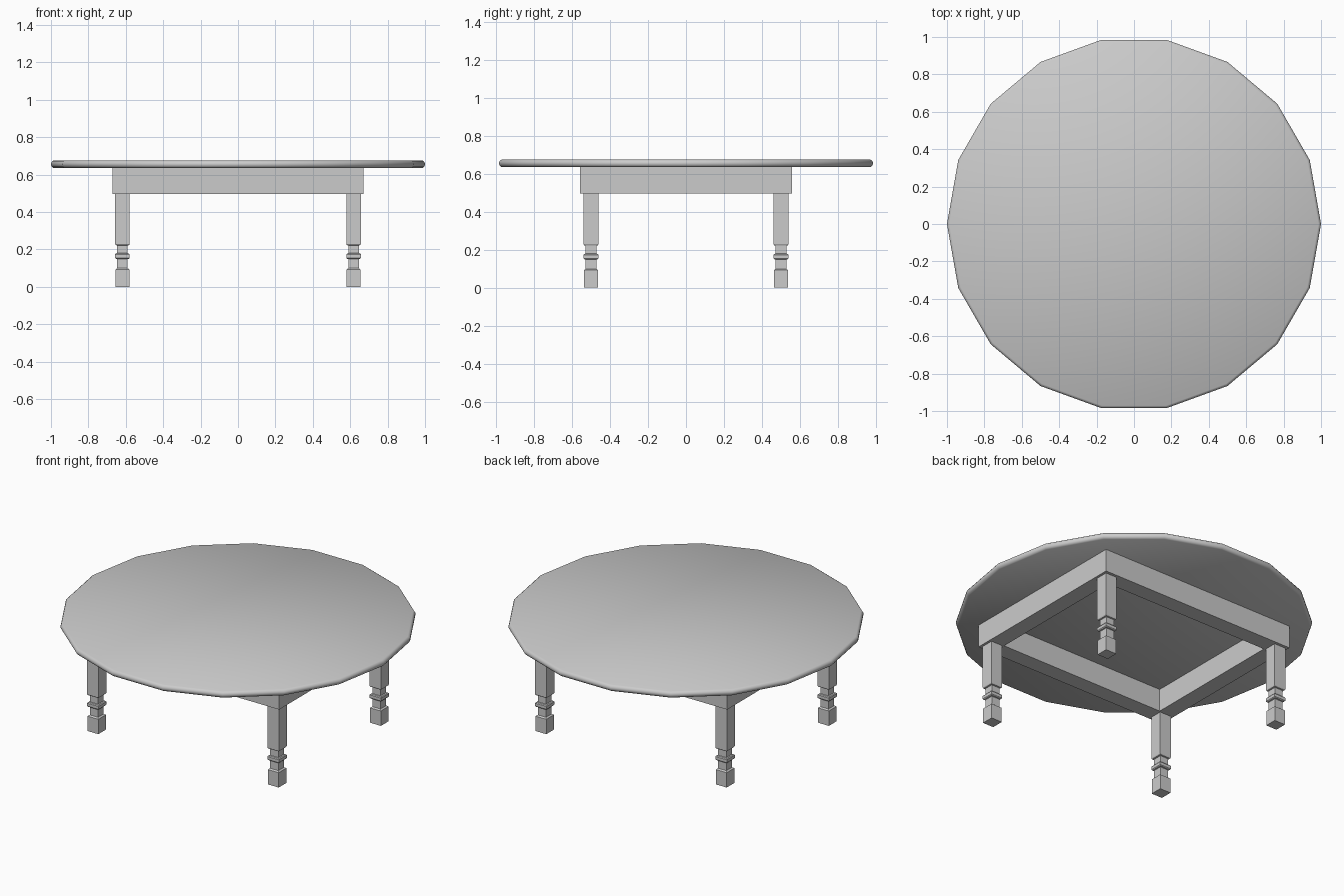
import bpy, bmesh
from math import cos, sin, pi, radians

if "Cube" in bpy.data.objects:
    bpy.data.objects.remove(bpy.data.objects["Cube"])


def loft(name, profile, sides, turn, loc=(0, 0, 0), smooth=False):
    """Stack regular polygon rings from (radius, z) pairs and cap both ends."""
    bm = bmesh.new()
    rings = []
    for r, z in profile:
        rings.append([bm.verts.new((r * cos(turn + 2 * pi * i / sides),
                                    r * sin(turn + 2 * pi * i / sides), z))
                      for i in range(sides)])
    for a, b in zip(rings, rings[1:]):
        for i in range(sides):
            j = (i + 1) % sides
            bm.faces.new((a[i], a[j], b[j], b[i]))
    bm.faces.new(rings[0][::-1])
    bm.faces.new(rings[-1])
    return finish(name, bm, loc, smooth)


def finish(name, bm, loc=(0, 0, 0), smooth=False):
    bmesh.ops.recalc_face_normals(bm, faces=bm.faces)
    mesh = bpy.data.meshes.new(name)
    bm.to_mesh(mesh)
    bm.free()
    ob = bpy.data.objects.new(name, mesh)
    ob.location = loc
    bpy.context.collection.objects.link(ob)
    if smooth:
        bpy.ops.object.select_all(action='DESELECT')
        ob.select_set(True)
        bpy.context.view_layer.objects.active = ob
        bpy.ops.object.shade_smooth_by_angle(angle=radians(45))
    return ob


# Eighteen-sided top with a rounded rim
rim = [(0.986, 0.635), (0.995, 0.641), (1.0, 0.650),
       (1.0, 0.660), (0.995, 0.669), (0.986, 0.675)]
loft("table_top", rim, 18, 0, smooth=True)

# Apron: one open rectangular frame
bm = bmesh.new()
signs = [(-1, -1), (1, -1), (1, 1), (-1, 1)]
loops = [[bm.verts.new((sx * x, sy * y, z)) for sx, sy in signs]
         for x, y, z in [(0.672, 0.557, 0.495), (0.672, 0.557, 0.636),
                         (0.57, 0.455, 0.636), (0.57, 0.455, 0.495)]]
for k in range(4):
    a, b = loops[k], loops[(k + 1) % 4]
    for i in range(4):
        j = (i + 1) % 4
        bm.faces.new((a[i], a[j], b[j], b[i]))
finish("apron", bm)

# Square legs: (half width, height) from foot to apron
leg = [(0.037, 0), (0.037, 0.092), (0.028, 0.099), (0.028, 0.148),
       (0.035, 0.150), (0.039, 0.155), (0.039, 0.173), (0.035, 0.178),
       (0.028, 0.180), (0.028, 0.221), (0.036, 0.223), (0.039, 0.229),
       (0.039, 0.496)]
leg = [(w * 2 ** 0.5, z) for w, z in leg]
for side, sx in (("left", -1), ("right", 1)):
    for end, sy in (("front", -1), ("back", 1)):
        loft(f"{end}_{side}_leg", leg, 4, pi / 4, (sx * 0.618, sy * 0.5, 0))
